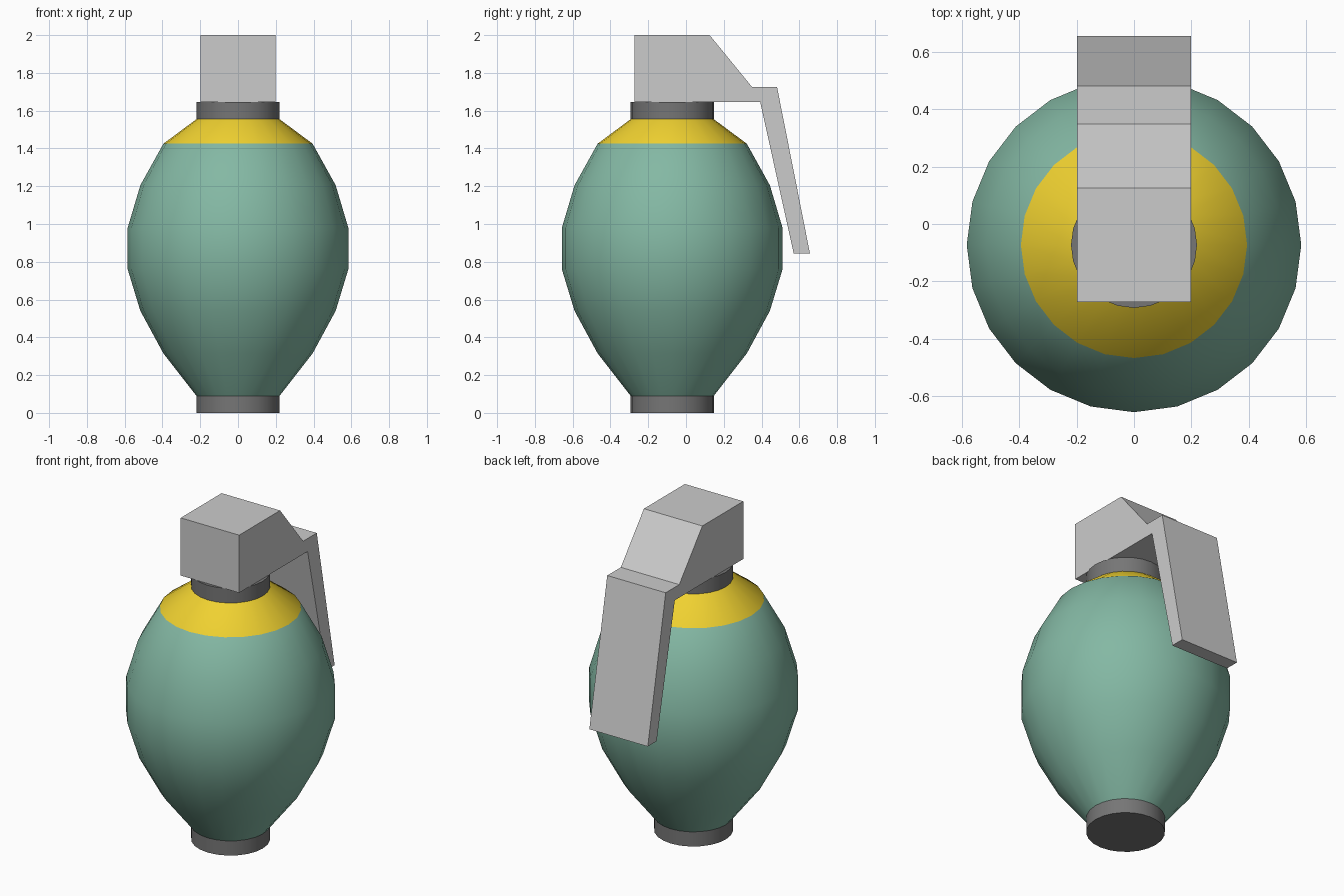
import bpy, bmesh, math

if "Cube" in bpy.data.objects:
    bpy.data.objects.remove(bpy.data.objects["Cube"])

AXIS_Y = -0.073   # the body axis sits forward of the lever
SIDES = 24


def material(name, rgb):
    mat = bpy.data.materials.new(name)
    mat.diffuse_color = (*rgb, 1)
    mat.use_nodes = True
    mat.node_tree.nodes["Principled BSDF"].inputs["Base Color"].default_value = mat.diffuse_color
    return mat


def finish(name, bm, mats=(), smooth_angle=None):
    bmesh.ops.recalc_face_normals(bm, faces=bm.faces)
    mesh = bpy.data.meshes.new(name)
    bm.to_mesh(mesh)
    bm.free()
    obj = bpy.data.objects.new(name, mesh)
    bpy.context.collection.objects.link(obj)
    for mat in mats:
        mesh.materials.append(mat)
    if smooth_angle:
        bpy.ops.object.select_all(action='DESELECT')
        obj.select_set(True)
        bpy.context.view_layer.objects.active = obj
        bpy.ops.object.shade_smooth_by_angle(angle=math.radians(smooth_angle))
    return obj


def lathe(name, profile, mats, cap=False, angle=45, last_band=0):
    """Turn (radius, z) points around the body axis."""
    bm = bmesh.new()
    rings = []
    for r, z in profile:
        rings.append([bm.verts.new((r * math.cos(a), AXIS_Y + r * math.sin(a), z))
                      for a in (2 * math.pi * i / SIDES for i in range(SIDES))])
    for k, (low, high) in enumerate(zip(rings, rings[1:])):
        for i in range(SIDES):
            j = (i + 1) % SIDES
            face = bm.faces.new((low[i], low[j], high[j], high[i]))
            if k == len(rings) - 2:
                face.material_index = last_band
    if cap:
        bm.faces.new(rings[0])
        bm.faces.new(rings[-1])
    return finish(name, bm, mats, angle)


green = material("green_paint", (0.23, 0.48, 0.37))
yellow = material("yellow_paint", (0.87, 0.64, 0.03))
dark = material("dark_metal", (0.18, 0.18, 0.18))

# Faceted egg-shaped body with the yellow band as its top ring
body_profile = [(0.22, 0.09), (0.395, 0.315), (0.517, 0.54), (0.584, 0.76),
                (0.584, 0.98), (0.517, 1.205), (0.395, 1.425), (0.22, 1.555)]
lathe("body", body_profile, [green, yellow], last_band=1)

# Base ring and neck collar
for name, z0, z1 in (("base_ring", 0, 0.09), ("neck_collar", 1.555, 1.645)):
    lathe(name, [(0.22, z0), (0.22, z1)], [dark], cap=True)

# Top block and hanging lever: one side profile extruded across x
side = [(-0.273, 1.645), (-0.273, 2.0), (0.125, 2.0), (0.35, 1.725),
        (0.482, 1.725), (0.656, 0.845), (0.57, 0.845), (0.393, 1.645)]
bm = bmesh.new()
face = bm.faces.new([bm.verts.new((-0.199, y, z)) for y, z in side])
new = bmesh.ops.extrude_face_region(bm, geom=[face])["geom"]
bmesh.ops.translate(bm, vec=(0.398, 0, 0),
                    verts=[v for v in new if isinstance(v, bmesh.types.BMVert)])
finish("lever", bm)
